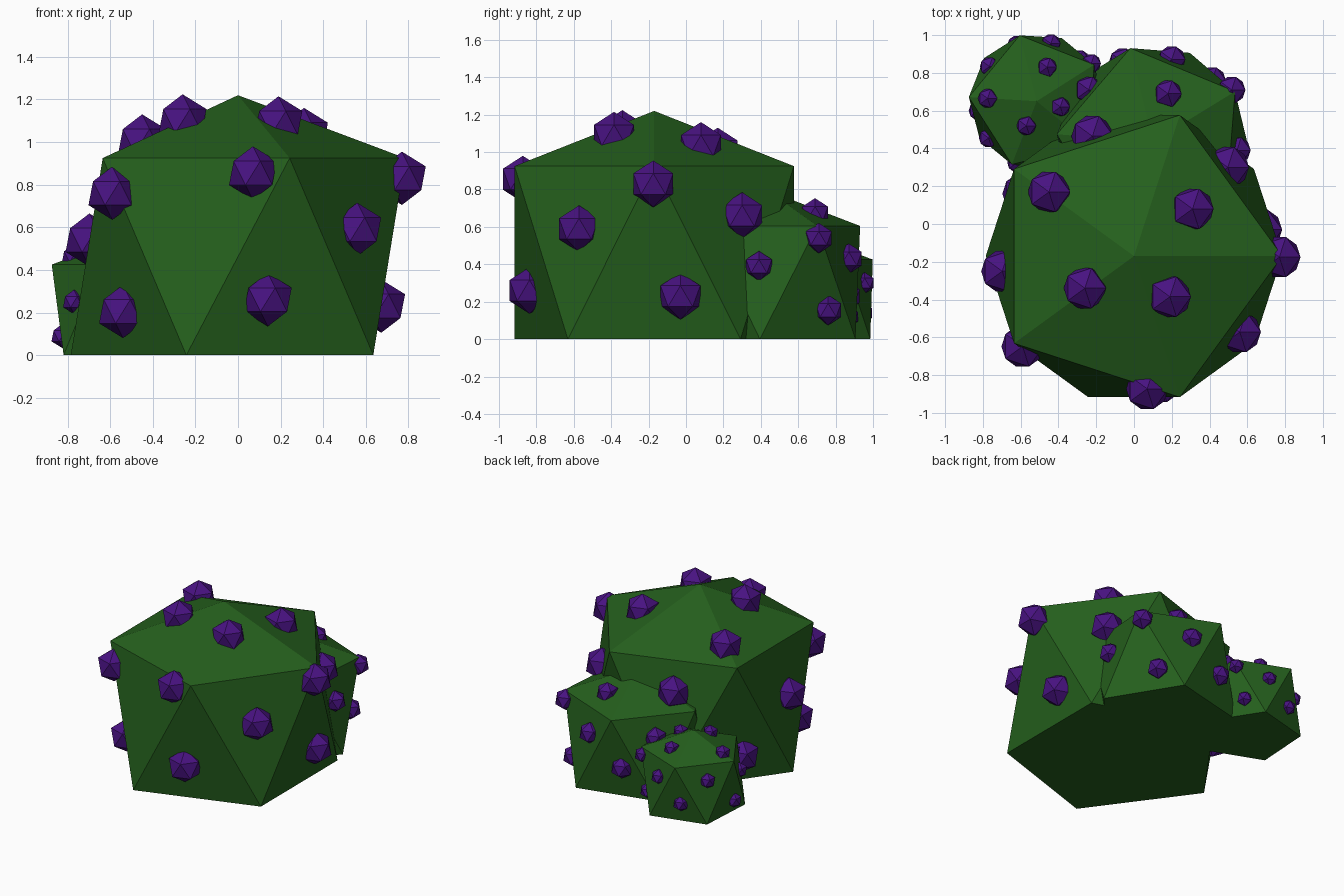
import bpy
from math import cos, sin, radians
from mathutils import Vector
from mathutils.bvhtree import BVHTree

if "Cube" in bpy.data.objects:
    bpy.data.objects.remove(bpy.data.objects["Cube"])


def material(name, rgb):
    m = bpy.data.materials.new(name)
    m.diffuse_color = (*rgb, 1)
    m.use_nodes = True
    m.node_tree.nodes["Principled BSDF"].inputs["Base Color"].default_value = m.diffuse_color
    return m


GREEN = material("dark_green", (0.018, 0.115, 0.012))
PURPLE = material("purple", (0.065, 0.006, 0.22))


# Bush body: two staggered pentagon rings, a low peak and a flat base
def body(name, cx, cy, r, angle, ring_z, peak_z):
    def ring(start, z):
        return [(cx + r * cos(radians(start + 72 * i)),
                 cy + r * sin(radians(start + 72 * i)), z) for i in range(5)]
    verts = ring(angle - 36, 0) + ring(angle, ring_z) + [(cx, cy, peak_z)]
    faces = [(4, 3, 2, 1, 0)]
    for i in range(5):
        j = (i + 1) % 5
        faces += [(i, j, 5 + i), (j, 5 + j, 5 + i), (5 + i, 5 + j, 10)]
    mesh = bpy.data.meshes.new(name)
    mesh.from_pydata(verts, [], faces)
    mesh.materials.append(GREEN)
    bpy.context.collection.objects.link(bpy.data.objects.new(name, mesh))
    return BVHTree.FromPolygons([Vector(v) for v in verts], faces)


# Berry: icosahedron centred on the body surface, placed by looking from one side
def place(view, u, v):
    return {"front": ((u, -5, v), (0, 1, 0)), "back": ((u, 5, v), (0, -1, 0)),
            "right": ((5, u, v), (-1, 0, 0)), "left": ((-5, u, v), (1, 0, 0)),
            "top": ((u, v, 5), (0, 0, -1))}[view]


def berries(name, tree, radius, spots):
    for view, points in spots.items():
        for u, v in points:
            start, direction = place(view, u, v)
            hit = tree.ray_cast(Vector(start), Vector(direction))[0]
            if hit is None:
                continue
            bpy.ops.mesh.primitive_ico_sphere_add(subdivisions=1, radius=radius, location=hit)
            ob = bpy.context.object
            ob.name = name
            ob.data.materials.append(PURPLE)


# Large bush
large = body("large_bush", 0.0, -0.17, 0.785, 0, 0.925, 1.22)
berries("large_berry", large, 0.125, {
    "top": [(-0.45, 0.17), (0.31, 0.08), (-0.26, -0.34), (0.19, -0.385)],
    "front": [(0.07, 0.855), (-0.59, 0.76), (-0.54, 0.205), (0.14, 0.26), (0.56, 0.59)],
    "right": [(-0.175, 0.83), (-0.03, 0.23), (0.30, 0.66)],
    "left": [(-0.25, 0.54), (0.16, 0.20)],
    "back": [(-0.22, 0.70)]})

# Medium bush
medium = body("medium_bush", 0.10, 0.435, 0.51, 31.5, 0.605, 0.795)
berries("medium_berry", medium, 0.081, {
    "top": [(0.18, 0.69)],
    "right": [(0.39, 0.39), (0.71, 0.54), (0.76, 0.155)],
    "back": [(0.20, 0.43), (-0.06, 0.23), (-0.24, 0.45)],
    "left": [(0.68, 0.12)]})

# Small bush
small = body("small_bush", -0.515, 0.65, 0.36, 32.5, 0.425, 0.56)
berries("small_berry", small, 0.057, {
    "top": [(-0.46, 0.83), (-0.775, 0.665), (-0.57, 0.52), (-0.39, 0.62)],
    "back": [(-0.765, 0.31), (-0.44, 0.30), (-0.62, 0.14)],
    "left": [(0.60, 0.09)],
    "front": [(-0.77, 0.25), (-0.62, 0.31)],
    "right": [(0.85, 0.37), (0.87, 0.12)]})
